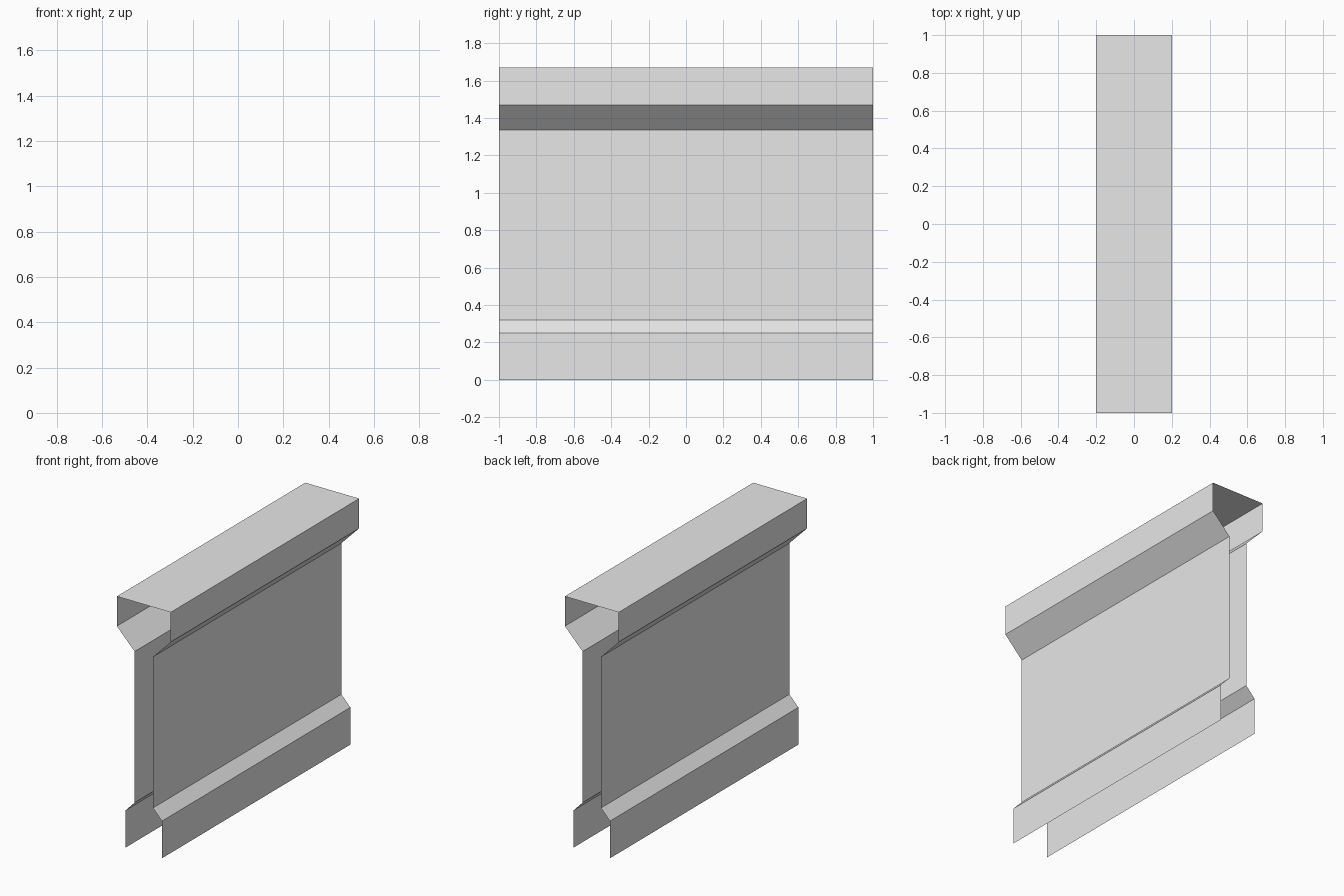
import bpy

if "Cube" in bpy.data.objects:
    bpy.data.objects.remove(bpy.data.objects["Cube"])

# Flat grey material
grey = bpy.data.materials.new("light grey")
grey.diffuse_color = (0.8, 0.8, 0.8, 1)
grey.use_nodes = True
grey.node_tree.nodes["Principled BSDF"].inputs["Base Color"].default_value = grey.diffuse_color

# Right half of the open wall profile (x, z), from the coping down to the skirt
half = [(0.2, 1.67), (0.2, 1.47), (0.068, 1.335),
        (0.068, 0.32), (0.135, 0.25), (0.135, 0.0)]
profile = [(-x, z) for x, z in reversed(half)] + half

# Extrude along y as a thin open shell: ends and bottom stay open
verts = [(x, y, z) for x, z in profile for y in (-1, 1)]
faces = [(2 * i, 2 * i + 2, 2 * i + 3, 2 * i + 1) for i in range(len(profile) - 1)]

mesh = bpy.data.meshes.new("barrier_wall")
mesh.from_pydata(verts, [], faces)
mesh.materials.append(grey)
mesh.update()
wall = bpy.data.objects.new("barrier_wall", mesh)
bpy.context.collection.objects.link(wall)
